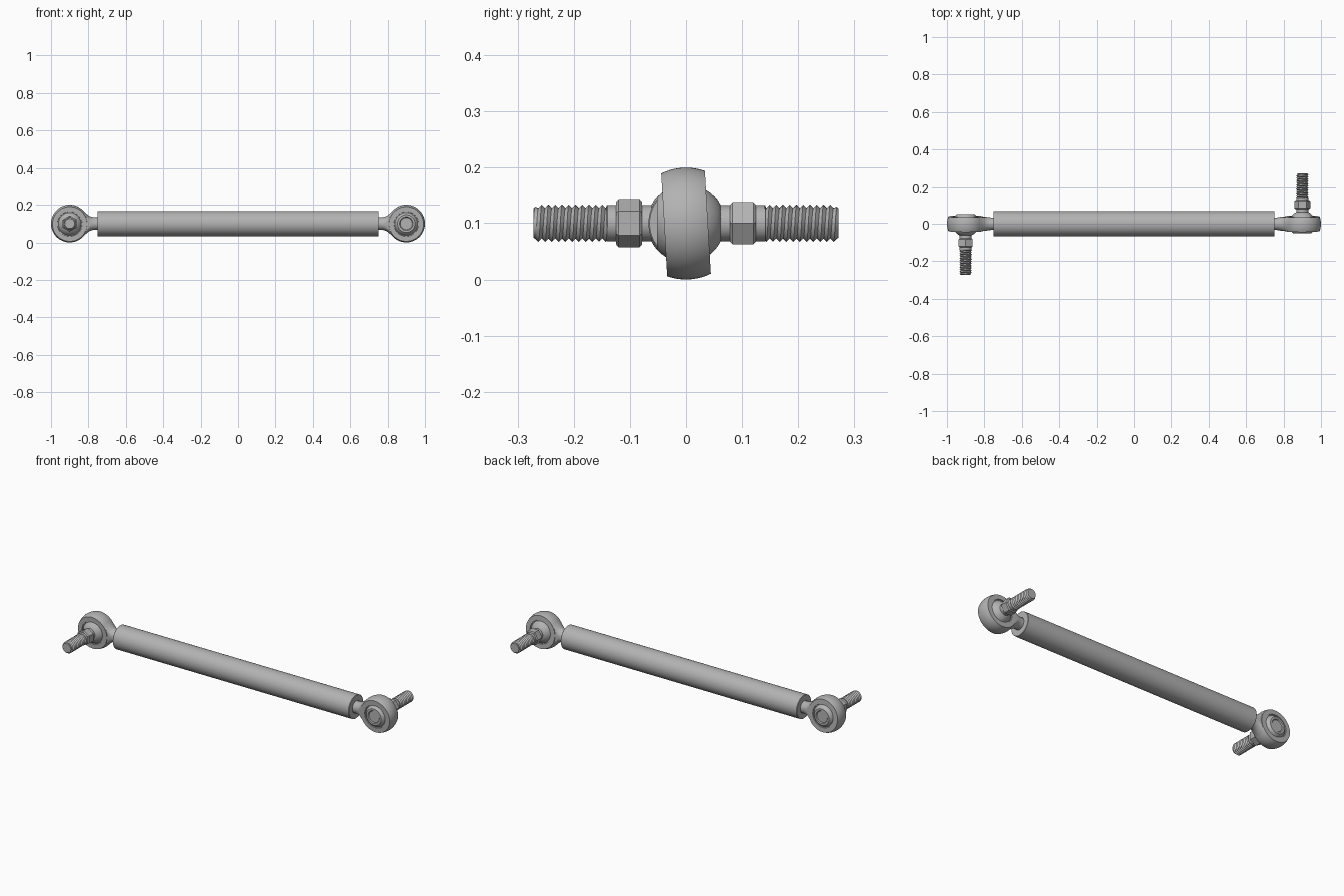
import bpy
import bmesh
from math import sin, cos, pi, sqrt, radians
from mathutils import Matrix

old = bpy.data.objects.get("Cube")
if old:
    bpy.data.objects.remove(old, do_unlink=True)

steel = bpy.data.materials.new("brushed steel grey")
steel.use_nodes = True
grey = (0.45, 0.45, 0.45, 1)
steel.diffuse_color = grey
steel.node_tree.nodes["Principled BSDF"].inputs["Base Color"].default_value = grey

AXIS_Z = 0.1
TILT = Matrix.Rotation(radians(3.3), 4, "X")


def finish(name, bm, matrix):
    bmesh.ops.remove_doubles(bm, verts=bm.verts, dist=1e-5)
    bmesh.ops.recalc_face_normals(bm, faces=bm.faces)
    mesh = bpy.data.meshes.new(name)
    bm.to_mesh(mesh)
    bm.free()
    mesh.materials.append(steel)
    obj = bpy.data.objects.new(name, mesh)
    bpy.context.collection.objects.link(obj)
    obj.matrix_world = matrix
    bpy.ops.object.select_all(action="DESELECT")
    obj.select_set(True)
    bpy.context.view_layer.objects.active = obj
    bpy.ops.object.shade_smooth_by_angle(angle=radians(30))
    return obj


def lathe(profile, sides=64, phase=0.0, closed=False):
    """Turn (radius, y) points around the y axis; open ends are capped."""
    bm = bmesh.new()
    rings = []
    for r, y in profile:
        angles = [phase + 2 * pi * i / sides for i in range(sides)]
        rings.append([bm.verts.new((r * cos(a), y, r * sin(a))) for a in angles])
    pairs = list(zip(rings, rings[1:]))
    if closed:
        pairs.append((rings[-1], rings[0]))
    else:
        bm.faces.new(rings[0])
        bm.faces.new(rings[-1])
    for a, b in pairs:
        for i in range(sides):
            j = (i + 1) % sides
            bm.faces.new((a[i], a[j], b[j], b[i]))
    return bm


def arc(radius, y0, y1, steps):
    """Points on a sphere of the given radius between two heights."""
    ys = [y0 + (y1 - y0) * i / steps for i in range(steps + 1)]
    return [(sqrt(radius * radius - y * y), y) for y in ys]


def screw_thread(start, end, crest, root, pitch, sides=32):
    """A helical ridge along y, trimmed flat at both ends."""
    bm = bmesh.new()
    rows = []
    for k in range(-2, int(2 * (end - start) / pitch) + 3):
        row = []
        for i in range(sides + 1):
            a = 2 * pi * i / sides
            y = start + pitch * (k / 2 + i / sides)
            y = min(max(y, start), end)
            r = min(crest if k % 2 else root, root - 0.001 + end - y)
            row.append(bm.verts.new((r * cos(a), y, r * sin(a))))
        rows.append(row)
    for a, b in zip(rows, rows[1:]):
        for i in range(sides):
            bm.faces.new((a[i], a[i + 1], b[i + 1], b[i]))
    return bm


# Tube with a shallow bore at each end
half_tube = [(0.034, -0.72), (0.034, -0.752), (0.065, -0.752), (0.067, -0.75)]
tube_profile = half_tube + [(r, -y) for r, y in reversed(half_tube)]
finish("tube", lathe(tube_profile),
       Matrix.Translation((0, 0, AXIS_Z)) @ TILT @ Matrix.Rotation(pi / 2, 4, "Z"))

# Rod ends: the second is the first turned half way round
for side, turn, hex_phase in (("left", 0, 0), ("right", pi, pi / 6)):
    spin = Matrix.Rotation(turn, 4, "Z")
    place = Matrix.Translation((0.9 * cos(turn), 0, AXIS_Z))
    swivel = place @ TILT @ spin
    straight = place @ spin

    # Barrel-shaped eye with a stepped bore
    bore = [(0.066, 0.039), (0.065, 0.035), (0.061, 0.035),
            (0.061, -0.035), (0.065, -0.035), (0.066, -0.039)]
    finish(side + "_eye", lathe(arc(0.1, -0.039, 0.039, 10) + bore, closed=True), swivel)

    # Shank flaring into the eye, flattened to the eye's width
    flare = [(0.071, 0.07), (0.061, 0.08), (0.052, 0.09), (0.044, 0.1),
             (0.038, 0.11), (0.034, 0.125), (0.033, 0.14), (0.033, 0.2)]
    shank = lathe(flare)
    for v in shank.verts:
        v.co.x = max(-0.037, min(0.037, v.co.x))
    finish(side + "_shank", shank, swivel @ Matrix.Rotation(pi / 2, 4, "Z"))

    # Ball with a dished back face
    ball = [(0.032, -0.047), (0.036, -0.052)] + arc(0.07, -0.052, 0.064, 16)
    finish(side + "_ball", lathe(ball), straight)

    # Stud core with neck and collar
    core = [(0.032, 0.05), (0.032, 0.142), (0.026, 0.142), (0.026, 0.272)]
    finish(side + "_stud", lathe(core, 48), straight)

    # Chamfered hexagon
    nut = [(0.037, 0.078), (0.043, 0.083), (0.043, 0.12), (0.037, 0.125)]
    finish(side + "_hexagon", lathe(nut, 6, hex_phase), straight)

    # Thread
    finish(side + "_thread", screw_thread(0.14, 0.272, 0.033, 0.027, 0.012), straight)
